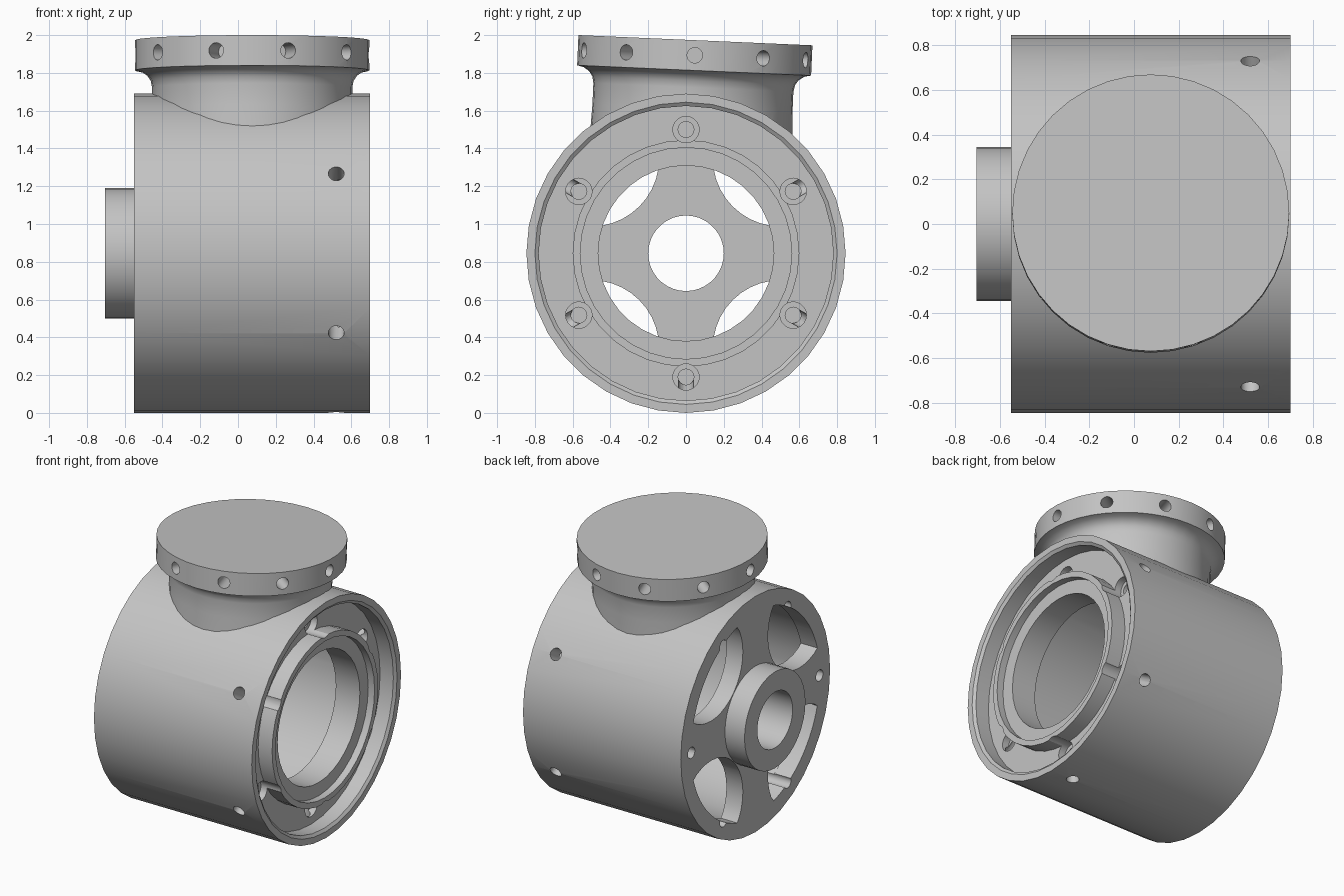
import bpy, bmesh
from math import cos, sin, radians, tau, pi
from mathutils import Vector, Matrix

default = bpy.data.objects.get("Cube")
if default:
    bpy.data.objects.remove(default, do_unlink=True)

metal = bpy.data.materials.new("machined_grey")
metal.use_nodes = True
GREY = (0.55, 0.55, 0.55, 1)
metal.diffuse_color = GREY
metal.node_tree.nodes["Principled BSDF"].inputs["Base Color"].default_value = GREY

CENTRE = Vector((0, 0, 0.845))
X_AXIS = Vector((1, 0, 0))


def finish(bm, name):
    bmesh.ops.recalc_face_normals(bm, faces=bm.faces)
    mesh = bpy.data.meshes.new(name)
    bm.to_mesh(mesh)
    bm.free()
    mesh.materials.append(metal)
    obj = bpy.data.objects.new(name, mesh)
    bpy.context.collection.objects.link(obj)
    return obj


def lathe(name, profile, axis, steps, closed):
    """Spin (radius, height) points about a local axis."""
    bm = bmesh.new()
    side = Vector((0, 0, 1)) if axis.x else X_AXIS
    verts = [bm.verts.new(side * r + axis * h) for r, h in profile]
    edges = [bm.edges.new(p) for p in zip(verts, verts[1:])]
    if closed:
        edges.append(bm.edges.new((verts[-1], verts[0])))
    bmesh.ops.spin(bm, geom=verts + edges, cent=(0, 0, 0), axis=axis,
                   angle=tau, steps=steps, use_duplicate=False)
    bmesh.ops.remove_doubles(bm, verts=bm.verts, dist=0.0001)
    return finish(bm, name)


def rods(name, spans, radius, segments=20):
    """One mesh of cylinders, each from point a to point b."""
    bm = bmesh.new()
    for a, b in spans:
        d = b - a
        m = Matrix.Translation((a + b) / 2) @ d.to_track_quat('Z', 'Y').to_matrix().to_4x4()
        bmesh.ops.create_cone(bm, cap_ends=True, segments=segments, radius1=radius,
                              radius2=radius, depth=d.length, matrix=m)
    return finish(bm, name)


def around(angle, r, x):
    """Point on the body at an angle from +y towards +z."""
    return CENTRE + Vector((x, r * cos(radians(angle)), r * sin(radians(angle))))


def cut(target, cutter):
    cutter.hide_render = True
    mod = target.modifiers.new("cut", 'BOOLEAN')
    mod.operation, mod.solver, mod.object = 'DIFFERENCE', 'EXACT', cutter
    bpy.context.view_layer.objects.active = target
    bpy.ops.object.modifier_apply(modifier=mod.name)
    bpy.data.objects.remove(cutter, do_unlink=True)


# Housing: drum wall, front recess, bearing ring, inner cavity, rear web and hub
housing = lathe("housing", [
    (0.845, -0.55), (0.845, 0.70), (0.80, 0.70), (0.78, 0.685), (0.78, 0.58),
    (0.60, 0.58), (0.60, 0.69), (0.56, 0.69), (0.56, 0.64), (0.465, 0.64),
    (0.465, 0.45), (0.74, 0.45), (0.74, -0.42), (0.20, -0.42), (0.20, -0.705),
    (0.345, -0.705), (0.345, -0.55)], X_AXIS, 36, True)
housing.data.transform(Matrix.Translation(CENTRE))

# Four windows in the rear web, clipped to the cavity wall
bm = bmesh.new()
for k in range(4):
    ring = []
    for i in range(40):
        t = tau * i / 40
        p = Vector((0.71 + 0.36 * cos(t), 0.36 * sin(t)))
        p *= min(1, 0.73 / p.length)
        p.rotate(Matrix.Rotation(pi / 4 + k * pi / 2, 2))
        ring.append(bm.verts.new(CENTRE + Vector((-0.6, p.x, p.y))))
    face = bm.faces.new(ring)
    new = bmesh.ops.extrude_face_region(bm, geom=[face])["geom"]
    bmesh.ops.translate(bm, vec=(0.25, 0, 0),
                        verts=[g for g in new if isinstance(g, bmesh.types.BMVert)])
cut(housing, finish(bm, "window_cutter"))

# Bolt holes: counterbored at the front, plain at the rear, radial set screws
front = [30 + 60 * k for k in range(6)]
cut(housing, rods("counterbore_cutter",
                  [(around(a, 0.655, 0.53), around(a, 0.655, 0.75)) for a in front], 0.07))
cut(housing, rods("pilot_cutter",
                  [(around(a, 0.655, 0.47), around(a, 0.655, 0.6)) for a in front], 0.042))
cut(housing, rods("rear_bolt_cutter",
                  [(around(60 * k, 0.725, -0.6), around(60 * k, 0.725, -0.3))
                   for k in range(6)], 0.04))
cut(housing, rods("set_screw_cutter",
                  [(around(a, 0.66, 0.52), around(a, 0.95, 0.52))
                   for a in front if a != 90], 0.042))

# Tilted neck and flange, trimmed to sit on the drum
neck = lathe("neck_flange", [
    (0, 0), (0.62, 0), (0.62, -0.16), (0.585, -0.168), (0.555, -0.188),
    (0.537, -0.215), (0.53, -0.25), (0.53, -0.36), (0.54, -0.62), (0, -0.62)],
    Vector((0, 0, 1)), 40, False)
place = Matrix.Translation((0.075, 0.05, 1.973)) @ Matrix.Rotation(radians(-2.5), 4, 'X')
neck.data.transform(place)
cut(neck, rods("drum_cutter", [(CENTRE - X_AXIS, CENTRE + X_AXIS)], 0.8, 72))

# Ten radial holes in the flange rim
spans = []
for k in range(10):
    d = Vector((cos(tau * k / 10), sin(tau * k / 10), 0))
    spans.append(tuple(place @ (d * r + Vector((0, 0, -0.08))) for r in (0.45, 0.7)))
cut(neck, rods("rim_hole_cutter", spans, 0.041))

for obj in (housing, neck):
    bpy.ops.object.select_all(action='DESELECT')
    obj.select_set(True)
    bpy.context.view_layer.objects.active = obj
    bpy.ops.object.shade_smooth_by_angle(angle=radians(30))
